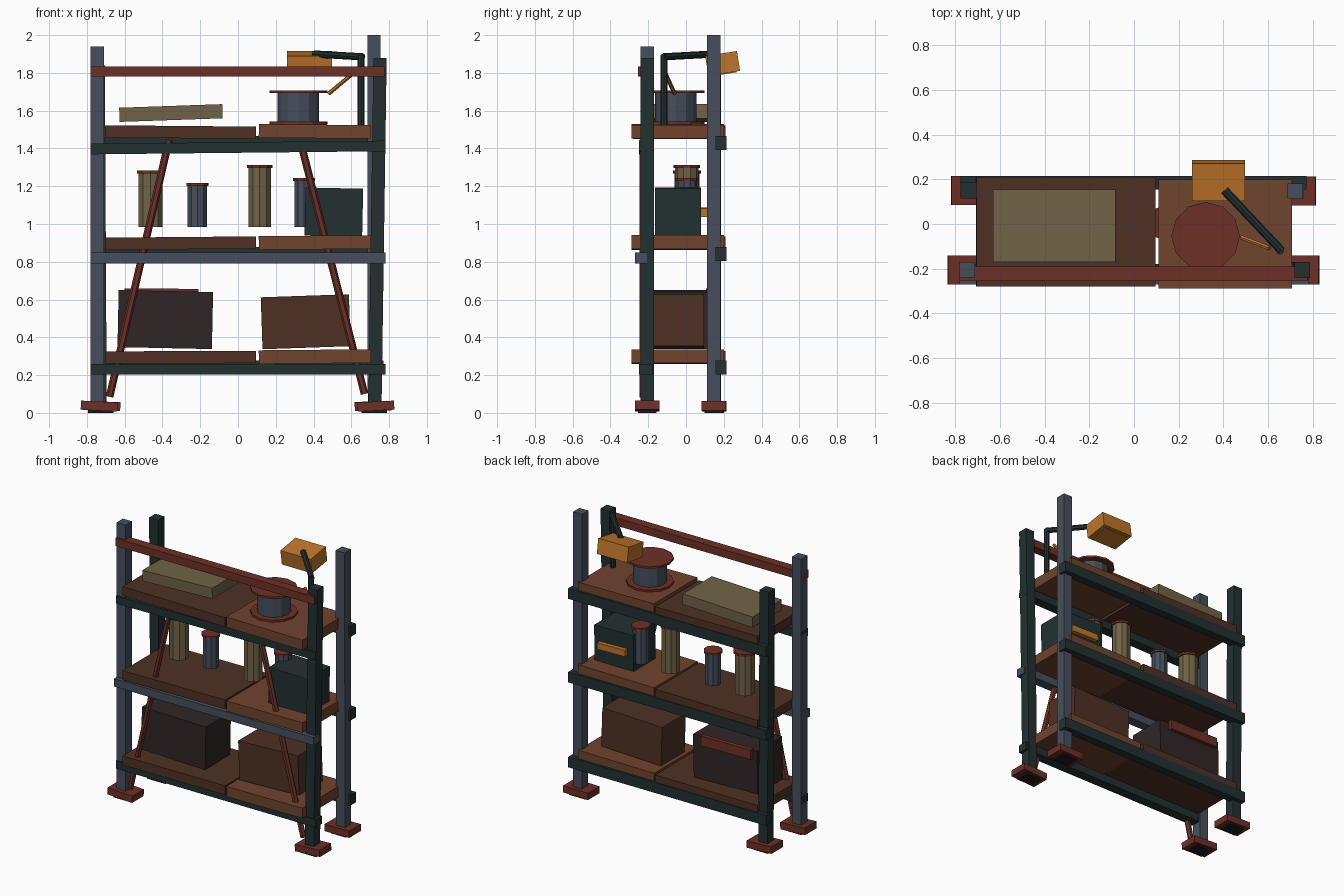
import bpy
import math
from mathutils import Vector

old = bpy.data.objects.get("Cube")
if old:
    bpy.data.objects.remove(old, do_unlink=True)


def material(name, r, g, b):
    # sRGB 0-255 to linear
    lin = [((c / 255 + 0.055) / 1.055) ** 2.4 for c in (r, g, b)]
    m = bpy.data.materials.new(name)
    m.use_nodes = True
    m.diffuse_color = (*lin, 1)
    m.node_tree.nodes["Principled BSDF"].inputs["Base Color"].default_value = (*lin, 1)
    return m


slate = material("slate steel", 70, 79, 92)
green = material("dark green steel", 35, 48, 48)
red = material("rust red", 108, 48, 38)
brown = material("light wood", 112, 67, 45)
umber = material("dark wood", 78, 48, 36)
tan = material("tan canvas", 112, 99, 71)
orange = material("lamp orange", 190, 117, 42)
plum = material("dark crate", 48, 37, 38)
rubber = material("black rubber", 28, 24, 25)


def finish(name, mat):
    ob = bpy.context.object
    ob.name = name
    ob.data.name = name
    ob.data.materials.append(mat)
    return ob


def box(name, mat, x, y, z, rx=0, ry=0):
    """Box from (min, max) ranges, then tilted in degrees about its centre."""
    spans = (x, y, z)
    bpy.ops.mesh.primitive_cube_add(size=1, location=[(a + b) / 2 for a, b in spans])
    ob = finish(name, mat)
    ob.scale = [b - a for a, b in spans]
    ob.rotation_euler = (math.radians(rx), math.radians(ry), 0)
    return ob


def rod(name, mat, a, b, radius, sides=8):
    """Faceted rod between two points."""
    a, b = Vector(a), Vector(b)
    d = b - a
    bpy.ops.mesh.primitive_cylinder_add(vertices=sides, radius=radius, depth=d.length,
                                        location=(a + b) / 2)
    ob = finish(name, mat)
    ob.rotation_euler = d.to_track_quat('Z', 'Y').to_euler()
    return ob


def post(name, mat, x0, x1, y, top, w=0.07):
    """Square upright whose top leans from x0 to x1."""
    ob = box(name, mat, (x0 - w / 2, x0 + w / 2), (y - w / 2, y + w / 2), (0.03, top))
    for v in ob.data.vertices:
        if v.co.z > 0:
            v.co.x += (x1 - x0) / w
    return ob


# Uprights with their feet and pads
for name, mat, x0, x1, y, top, fx, tilt in (
        ("front_right", slate, -0.745, -0.745, -0.205, 1.94, -0.735, 3),
        ("front_left", green, 0.725, 0.752, -0.205, 1.88, 0.73, -3),
        ("back_right", green, -0.73, -0.74, 0.15, 1.84, -0.72, 2),
        ("back_left", slate, 0.722, 0.72, 0.147, 2.0, 0.715, -1)):
    post(name + "_post", mat, x0, x1, y, top)
    box(name + "_foot", red, (fx - 0.097, fx + 0.097), (y - 0.065, y + 0.065),
        (0.012, 0.06), ry=tilt)
    box(name + "_pad", rubber, (fx - 0.06, fx + 0.06), (y - 0.05, y + 0.05), (0, 0.03))

# Cross beams, front and back
for level, mat, y, z, tilt in (
        ("lower", green, -0.213, 0.232, 0),
        ("middle", slate, -0.235, 0.82, 0),
        ("upper", green, -0.213, 1.405, -0.6)):
    box(level + "_front_beam", mat, (-0.78, 0.78), (y - 0.035, y + 0.035),
        (z - 0.028, z + 0.028), ry=tilt)
for level, z in (("lower", 0.24), ("middle", 0.84), ("upper", 1.43)):
    box(level + "_back_beam", green, (-0.775, 0.77), (0.155, 0.215), (z - 0.037, z + 0.037))
box("top_rail", red, (-0.78, 0.775), (-0.255, -0.19), (1.78, 1.835))

# Shelf boards
for level, z, tilt in (("lower", 0.262, -0.2), ("middle", 0.866, -0.5), ("upper", 1.454, 0.5)):
    box(level + "_dark_board", umber, (-0.705, 0.095), (-0.28, 0.21), (z, z + 0.065), ry=tilt)
    box(level + "_light_board", brown, (0.11, 0.705), (-0.288, 0.2), (z, z + 0.072),
        ry=0.5 if level == "upper" else -0.5)

# Diagonal braces
rod("right_brace", red, (-0.365, -0.228, 1.445), (-0.68, -0.228, 0.085), 0.02, 6)
rod("left_brace", red, (0.335, -0.228, 1.42), (0.67, -0.228, 0.1), 0.02, 6)

# Crates on the lower shelf
box("dark_crate", plum, (-0.635, -0.135), (-0.17, 0.11), (0.343, 0.645), ry=1.2)
box("crate_handle", red, (-0.6, -0.21), (0.105, 0.135), (0.59, 0.658), ry=0.5)
box("brown_crate", umber, (0.125, 0.592), (-0.17, 0.095), (0.345, 0.62), ry=-2)

# Canisters and lids on the middle shelf
for i, (x, r, top, mat) in enumerate((
        (-0.463, 0.067, 1.275, tan), (-0.215, 0.054, 1.21, slate),
        (0.115, 0.062, 1.305, tan), (0.35, 0.054, 1.235, slate))):
    rod("canister_%d" % i, mat, (x, 0.005, 0.985), (x, 0.005, top), r, 10)
    rod("canister_lid_%d" % i, red, (x, 0.005, top - 0.008), (x, 0.005, top + 0.008),
        r + 0.008, 10)

# Equipment case with a back handle
box("equipment_case", green, (0.355, 0.66), (-0.165, 0.08), (0.937, 1.19), ry=1.2)
box("case_handle", orange, (0.4, 0.62), (0.07, 0.11), (1.04, 1.085), ry=1.2)

# Canvas bundle on the upper shelf
box("canvas_bundle", tan, (-0.628, -0.082), (-0.17, 0.155), (1.55, 1.625), ry=-2)

# Cable spool with crank
sx, sy = 0.32, -0.055
rod("spool_drum", slate, (sx, sy, 1.53), (sx, sy, 1.7), 0.11, 12)
for name, z in (("spool_bottom", 1.535), ("spool_top", 1.7)):
    rod(name, red, (sx, sy, z - 0.007), (sx, sy, z + 0.007), 0.153, 12)
rod("spool_crank", orange, (0.605, -0.108, 1.795), (0.48, -0.06, 1.69), 0.011, 6)

# Work lamp
rod("lamp_stem", green, (0.652, -0.117, 1.52), (0.652, -0.117, 1.895), 0.019)
rod("lamp_arm", green, (0.66, -0.12, 1.885), (0.405, 0.15, 1.9), 0.019)
box("lamp_head", orange, (0.26, 0.497), (0.109, 0.279), (1.797, 1.903), rx=9)
lens = box("lamp_lens", orange, (0.285, 0.472), (0.137, 0.267), (1.793, 1.799), rx=9)
